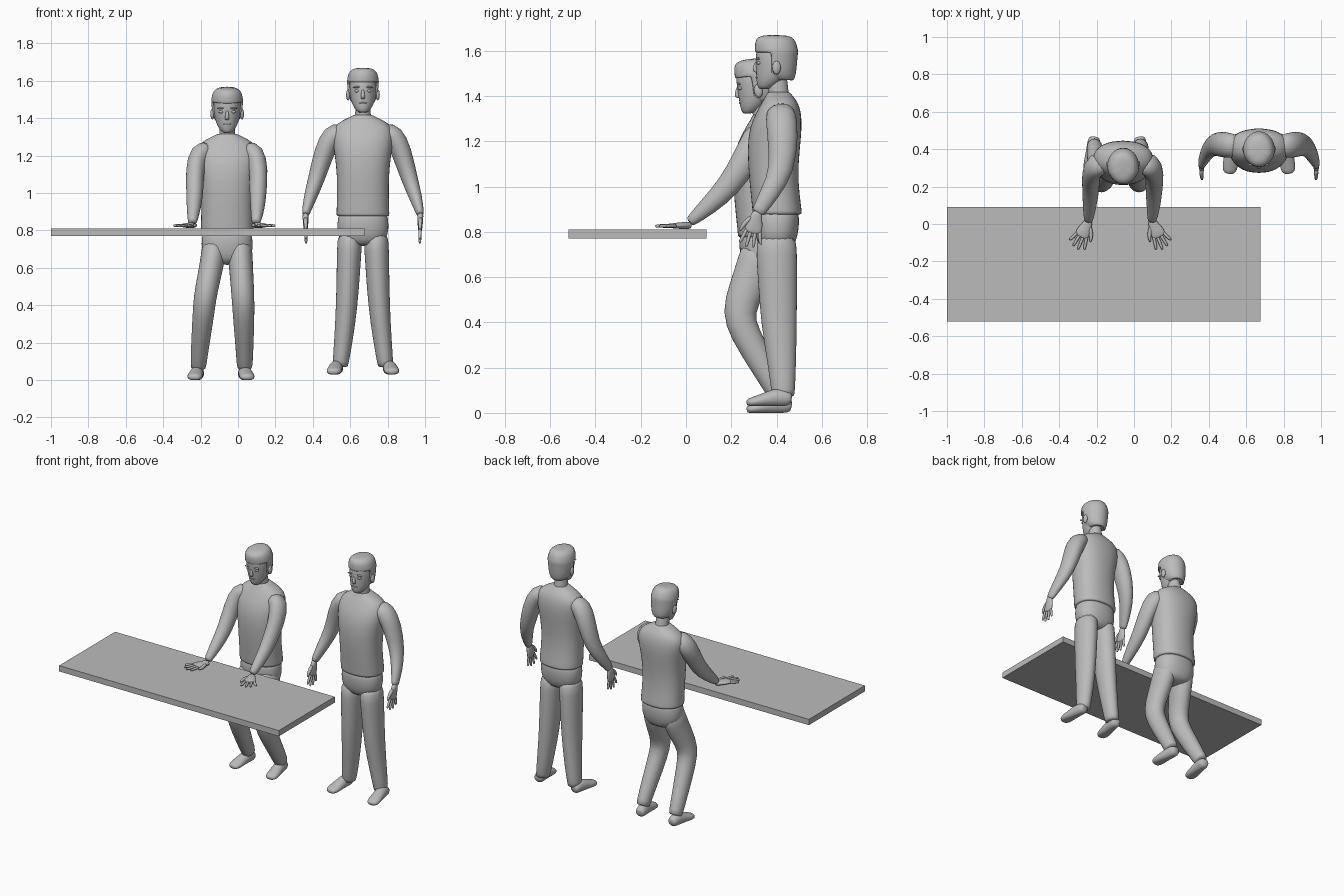
import bpy, bmesh, math
from mathutils import Vector, Matrix

if "Cube" in bpy.data.objects:
    bpy.data.objects.remove(bpy.data.objects["Cube"])

grey = bpy.data.materials.new("plain_grey")
grey.use_nodes = True
grey.diffuse_color = (0.5, 0.5, 0.5, 1)
grey.node_tree.nodes["Principled BSDF"].inputs["Base Color"].default_value = grey.diffuse_color
ID = Matrix.Identity(4)
X, Z = Vector((1, 0, 0)), Vector((0, 0, 1))


def finish(name, bm, smooth=True, subdiv=1):
    bmesh.ops.recalc_face_normals(bm, faces=bm.faces)
    for f in bm.faces:
        f.smooth = smooth
    me = bpy.data.meshes.new(name)
    bm.to_mesh(me)
    bm.free()
    ob = bpy.data.objects.new(name, me)
    me.materials.append(grey)
    bpy.context.collection.objects.link(ob)
    if subdiv:
        ob.modifiers.new("subdivision", "SUBSURF").levels = subdiv
        ob.modifiers["subdivision"].render_levels = subdiv
    return ob


def tube_mesh(points, m=ID, side=X, axis=None, n=16, power=2.0):
    """Skin of elliptical rings along a path of (x, y, z, side radius, depth radius)."""
    bm = bmesh.new()
    path = [Vector(p[:3]) for p in points]
    rings = []
    for i, p in enumerate(points):
        t = axis or (path[min(i + 1, len(path) - 1)] - path[max(i - 1, 0)]).normalized()
        u = (side - t * side.dot(t)).normalized()
        v = t.cross(u)
        ring = []
        for k in range(n):
            c, s = math.cos(math.tau * k / n), math.sin(math.tau * k / n)
            c = math.copysign(abs(c) ** (2 / power), c)
            s = math.copysign(abs(s) ** (2 / power), s)
            ring.append(bm.verts.new(m @ (path[i] + u * c * p[3] + v * s * p[4])))
        rings.append(ring)
    for a, b in zip(rings, rings[1:]):
        for k in range(n):
            j = (k + 1) % n
            bm.faces.new((a[k], a[j], b[j], b[k]))
    bm.faces.new(rings[0])
    bm.faces.new(rings[-1])
    return bm


def tube(name, points, **kw):
    return finish(name, tube_mesh(points, **kw))


def column(rows):
    """Rows of (z, y, half width, half depth) as upright path points."""
    return [(0, y, z, a, b) for z, y, a, b in rows]


def blob(name, place, size, m, turn=0):
    bm = bmesh.new()
    bmesh.ops.create_uvsphere(bm, u_segments=12, v_segments=8, radius=1)
    bm.transform(m @ Matrix.Translation(place) @ Matrix.Rotation(turn, 4, "Y") @ Matrix.Diagonal((*size, 1)))
    finish(name, bm, subdiv=0)


def hand(name, wrist, along, thumb):
    d, w = Vector(along).normalized(), Vector(thumb).normalized()
    at = lambda a, b: tuple(Vector(wrist) + d * a + w * b)
    tube(name + "_palm", [(*at(a, 0), r, h) for a, r, h in
         ((-0.02, .022, .017), (.01, .026, .016), (.045, .039, .014), (.075, .038, .011), (.085, .03, .007))], side=w)
    for k, length in enumerate((.125, .145, .15, .135)):
        s = (k - 1.5) * 0.019
        tube(f"{name}_finger_{k + 1}", [(*at(a, s * f), r, r) for a, f, r in
             ((.065, 1, .01), (.1, 1.25, .009), (length - .006, 1.6, .008), (length, 1.65, .004))], side=w, n=8)
    tube(name + "_thumb", [(*at(a, b), r, r) for a, b, r in
         ((.01, .015, .014), (.045, .044, .012), (.075, .055, .009), (.085, .056, .004))], side=w, n=8)


def foot(name, x, floor, turn):
    rows = ((.467, .03, .022, .02), (.455, .032, .034, .034), (.41, .04, .036, .044), (.36, .03, .039, .034),
            (.31, .02, .043, .025), (.28, .015, .036, .02), (.268, .012, .018, .012))
    bm = tube_mesh([(x + turn * (.46 - y), y, floor + z, a, b) for y, z, a, b in rows], side=X)
    for v in bm.verts:
        v.co.z = max(v.co.z, floor)
    finish(name, bm)


def head(who, m):
    tube(who + "_neck", column(((1.35, .415, .05, .05), (1.40, .41, .044, .046),
         (1.45, .405, .041, .045), (1.51, .40, .04, .045))), m=m)
    tube(who + "_head", column(((1.43, .35, .02, .022), (1.437, .353, .034, .037), (1.465, .372, .054, .062),
         (1.50, .39, .067, .082), (1.55, .395, .074, .089), (1.60, .395, .075, .088),
         (1.635, .395, .06, .072), (1.65, .395, .03, .04))), m=m, axis=Z)
    # hair shell with the face area cut away
    bm = tube_mesh(column(((1.465, .43, .045, .045), (1.49, .415, .071, .072), (1.55, .40, .084, .093),
         (1.60, .40, .087, .098), (1.64, .395, .08, .093), (1.662, .393, .062, .078), (1.669, .393, .03, .04))), axis=Z)
    for co, no in (((0, .375, 0), (0, 1, 0)), ((0, 0, 1.592), (0, 0, 1))):
        bmesh.ops.bisect_plane(bm, geom=bm.verts[:] + bm.edges[:] + bm.faces[:], plane_co=co, plane_no=no)
    gone = [f for f in bm.faces if f.calc_center_median().z < 1.47
            or (f.calc_center_median().y < .375 and f.calc_center_median().z < 1.592)]
    bmesh.ops.delete(bm, geom=gone, context="FACES")
    bm.transform(m)
    hair = finish(who + "_hair", bm, subdiv=0)
    thick = hair.modifiers.new("thickness", "SOLIDIFY")
    thick.thickness, thick.offset = 0.014, -1
    hair.modifiers.new("subdivision", "SUBSURF").levels = 1
    # features
    tube(who + "_nose", [(0, .314, 1.555, .008, .008), (0, .308, 1.535, .009, .011),
         (0, .304, 1.512, .014, .014), (0, .315, 1.502, .011, .008)], m=m, axis=Z, n=8)
    blob(who + "_upper_lip", (0, .317, 1.482), (.022, .01, .005), m)
    blob(who + "_lower_lip", (0, .321, 1.472), (.018, .01, .006), m)
    for s, label in ((-1, "right"), (1, "left")):
        blob(f"{who}_{label}_eye", (s * .031, .323, 1.546), (.015, .011, .008), m)
        blob(f"{who}_{label}_eyebrow", (s * .033, .318, 1.566), (.021, .009, .005), m, s * .12)
        blob(f"{who}_{label}_ear", (s * .079, .40, 1.525), (.011, .019, .03), m)


def person(who, shift, tilt, arms, legs, hands, feet, floor):
    m = Matrix.Translation(shift)
    # shirt and hips
    tube(who + "_shirt", column(((.875, .403, .138, .105), (.88, .403, .143, .11), (.90, .402, .143, .11),
         (1.03, .386, .138, .108), (1.16, .386, .145, .117), (1.26, .396, .162, .118), (1.33, .41, .168, .10),
         (1.375, .415, .138, .079), (1.40, .412, .085, .06), (1.415, .41, .054, .052), (1.418, .41, .046, .046))),
         m=m, axis=Z, n=20, power=2.3)
    tube(who + "_hips", column(((.92, .40, .125, .095), (.86, .40, .137, .102), (.80, .40, .14, .098),
         (.75, .40, .125, .085), (.715, .40, .07, .06))), m=m, axis=Z, n=20, power=2.3)
    pivot = Matrix.Translation((0, .41, 1.40))
    head(who, m @ pivot @ Matrix.Rotation(tilt, 4, "X") @ pivot.inverted())
    for k, label in enumerate(("right", "left")):
        tube(f"{who}_{label}_sleeve", arms[k])
        tube(f"{who}_{label}_trouser_leg", legs[k])
        hand(f"{who}_{label}_hand", *hands[k])
        foot(f"{who}_{label}_foot", feet[k], floor, (-.12, .12)[k])


def mirrored(points, centre):
    """Right-hand path and its mirror, both moved to the body centre."""
    return [[(centre + s * p[0], *p[1:]) for p in points] for s in (1, -1)]


# tabletop
bm = bmesh.new()
bmesh.ops.create_cube(bm, size=1)
bm.transform(Matrix.Translation((-.1625, -.215, .79)) @ Matrix.Diagonal((1.675, .61, .04, 1)))
finish("tabletop", bm, smooth=False, subdiv=0)

# upright figure
cx = 0.668
hang = ((-.10, .415, 1.335, .05, .06), (-.165, .42, 1.315, .062, .07), (-.208, .428, 1.22, .056, .07),
        (-.25, .425, 1.07, .045, .056), (-.285, .37, .97, .035, .043), (-.306, .32, .89, .021, .031),
        (-.307, .316, .883, .017, .026))
stand = ((-.068, .40, .80, .068, .09), (-.073, .40, .70, .067, .092), (-.078, .405, .58, .064, .088),
         (-.086, .41, .40, .059, .081), (-.103, .424, .22, .051, .064), (-.121, .43, .08, .043, .052),
         (-.121, .43, .07, .04, .048))
person("standing_figure", (cx, 0, 0), 0, mirrored(hang, cx), mirrored(stand, cx),
       [((cx + s * .307, .312, .875), (-s * .02, -.22, -1), (0, -1, .22)) for s in (-1, 1)],
       (.532, .804), .03)

# leaning figure, hands resting on the tabletop
reach = ((.33, 1.235, .05, .06), (.318, 1.215, .062, .07), (.265, 1.12, .05, .062),
         (.19, 1.0, .047, .054), (.10, .915, .038, .042), (.025, .85, .026, .026), (.015, .842, .021, .021))
stride = ((.335, .74, .068, .09), (.315, .66, .067, .09), (.27, .55, .064, .082), (.228, .44, .062, .075),
          (.26, .35, .059, .067), (.34, .21, .051, .058), (.415, .075, .043, .049), (.421, .063, .04, .045))
arm_x = ((-.14, -.21, -.232, -.23, -.237, -.243, -.243), (.03, .092, .112, .107, .105, .097, .097))
leg_x = ((-.126, -.132, -.155, -.177, -.185, -.2, -.212, -.212), (.01, .012, .02, .027, .03, .034, .036, .036))
person("leaning_figure", (cx - .726, -.065, -.10), math.radians(7),
       [[(x, *p) for x, p in zip(xs, reach)] for xs in arm_x],
       [[(x, *p) for x, p in zip(xs, stride)] for xs in leg_x],
       [((-.247, .005, .828), (-.45, -.9, -.02), (.9, -.45, 0)),
        ((.1, .005, .828), (.45, -.9, -.02), (-.9, -.45, 0))],
       (-.212, .03), 0)
